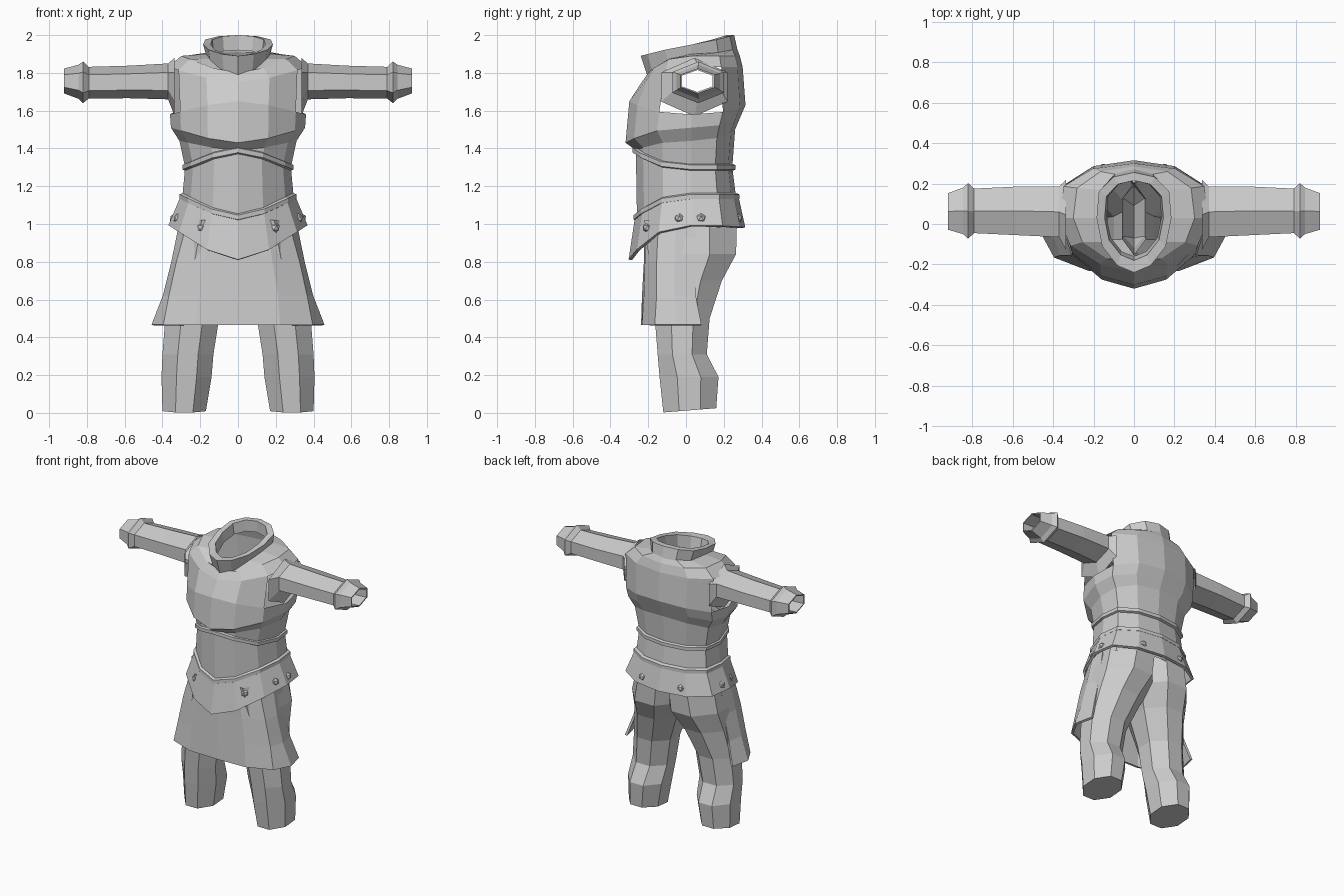
import bpy, bmesh
from math import sin, cos, pi
from mathutils import Vector
from mathutils.bvhtree import BVHTree

cube = bpy.data.objects.get("Cube")
if cube:
    bpy.data.objects.remove(cube, do_unlink=True)

grey = bpy.data.materials.new("plain_grey")
grey.use_nodes = True
grey.diffuse_color = (0.6, 0.6, 0.6, 1)
grey.node_tree.nodes["Principled BSDF"].inputs["Base Color"].default_value = (0.6, 0.6, 0.6, 1)


def finish(name, bm, thickness=0):
    bmesh.ops.recalc_face_normals(bm, faces=bm.faces)
    mesh = bpy.data.meshes.new(name)
    bm.to_mesh(mesh)
    bm.free()
    mesh.materials.append(grey)
    obj = bpy.data.objects.new(name, mesh)
    bpy.context.collection.objects.link(obj)
    if thickness:
        mod = obj.modifiers.new("thickness", "SOLIDIFY")
        mod.thickness = thickness
        mod.offset = 0
    return obj


def loft(name, rings, closed=True, loop=False, cap=False, skip=(), thickness=0):
    """Skin a list of point rings; skip holds (ring, column) faces to leave open."""
    bm = bmesh.new()
    rows = [[bm.verts.new(p) for p in ring] for ring in rings]
    n = len(rows[0])
    for i in range(len(rows) if loop else len(rows) - 1):
        a, b = rows[i], rows[(i + 1) % len(rows)]
        for j in range(n if closed else n - 1):
            if (i, j) not in skip:
                k = (j + 1) % n
                bm.faces.new((a[j], a[k], b[k], b[j]))
    if cap:
        bm.faces.new(rows[0])
    return finish(name, bm, thickness)


# Half outline of the body, from front centre to back centre
HALF = [(0, -1), (.45, -.87), (.85, -.52), (1, 0), (.94, .58), (.55, .9), (0, 1)]
OUTLINE = HALF + [(-x, y) for x, y in HALF[-2:0:-1]]
MID = 0.03


def body_ring(z, front_rise, back_rise, width, front, back, power=2.5):
    ring = []
    for u, v in OUTLINE:
        rise = front_rise if v < 0 else back_rise
        reach = MID - front if v < 0 else back - MID
        ring.append((u * width, MID + v * reach, z + rise * abs(v) ** power))
    return ring


# Torso, with open armholes at the sides
torso = [
    (0.98, -.05, 0, .31, -.25, .27),
    (1.14, -.08, 0, .295, -.26, .265),
    (1.30, .06, 0, .28, -.265, .245),
    (1.44, -.05, .06, .31, -.265, .26),
    (1.51, -.08, .05, .355, -.32, .285),
    (1.58, .07, .05, .36, -.30, .315),
    (1.83, -.08, 0, .37, -.235, .30),
    (1.89, -.09, 0, .30, -.20, .285),
    (1.90, -.13, .03, .17, -.20, .27),
]
armholes = {(5, j) for j in (2, 3, 8, 9)}
loft("torso", [body_ring(*r) for r in torso], skip=armholes)

# Tilted collar with an inner wall
collar = [
    (1.88, -.11, .03, .165, -.20, .275),
    (1.95, -.06, .05, .185, -.24, .255),
    (1.95, -.06, .05, .145, -.18, .215),
    (1.88, -.08, .04, .135, -.16, .215),
]
loft("collar", [body_ring(*r, power=1.2) for r in collar])


# Raised bands around the waist
def band(name, z, rise, width, front, back):
    section = [(-.022, -.012), (-.012, .012), (.012, .012), (.022, -.012)]
    loft(name, [body_ring(z + dz, rise, 0, width + d, front - d, back + d)
                for dz, d in section], loop=True)


band("waist_band", 1.30, .09, .282, -.27, .25)
band("belt_band", 1.145, -.11, .298, -.265, .27)

# Flared belt plate with a pointed front
plate_rings = [body_ring(0.99, -.18, -.01, .36, -.295, .305),
               body_ring(1.14, -.11, 0, .297, -.262, .27)]
plate = loft("belt_plate", plate_rings, thickness=.018)

# Studs set on the belt plate
mesh = plate.data
tree = BVHTree.FromPolygons([v.co for v in mesh.vertices],
                            [tuple(p.vertices) for p in mesh.polygons])
for i, (x, y, z) in enumerate([(.21, -.22, .98), (.34, -.04, 1.03),
                               (.34, .08, 1.03), (.15, .27, 1.03)]):
    for side, s in (("left", 1), ("right", -1)):
        hit, normal, _, _ = tree.ray_cast(Vector((0, MID, z)), Vector((s * x, y - MID, 0)))
        if hit is None:
            hit = Vector((s * x, y, z))
        bm = bmesh.new()
        bmesh.ops.create_icosphere(bm, subdivisions=1, radius=.027)
        bmesh.ops.translate(bm, vec=hit, verts=bm.verts)
        finish(f"{side}_stud_{i + 1}", bm)

# Front skirt wrapping round to the hips
skirt = [
    (1.02, [(0, -.21), (.15, -.205), (.26, -.14), (.30, -.05), (.30, .05)]),
    (0.80, [(0, -.215), (.18, -.21), (.32, -.15), (.345, -.06), (.33, .05)]),
    (0.62, [(0, -.225), (.21, -.215), (.36, -.15), (.39, -.06), (.37, .05)]),
    (0.465, [(0, -.23), (.22, -.225), (.39, -.16), (.45, -.05), (.42, .08)]),
]
loft("skirt", [[(-x, y, z) for x, y in half[:0:-1]] + [(x, y, z) for x, y in half]
               for z, half in skirt], closed=False, thickness=.016)

# Arms: x, y centre, y radius, z centre, z radius
arm = [
    (.335, .045, .175, 1.725, .155),
    (.37, .06, .125, 1.755, .095),
    (.58, .065, .12, 1.752, .086),
    (.79, .065, .11, 1.748, .084),
    (.82, .065, .137, 1.75, .11),
    (.845, .065, .115, 1.753, .09),
    (.92, .062, .09, 1.757, .066),
    (.92, .06, .08, 1.757, .058),
    (.80, .06, .08, 1.755, .062),
]
# Legs: z, inner x, outer x, front y, back y
leg = [
    (.01, .17, .40, -.12, .16),
    (.19, .14, .405, -.14, .172),
    (.31, .13, .40, -.15, .11),
    (.50, .10, .385, -.165, .125),
    (.70, .02, .355, -.185, .19),
    (.84, -.05, .34, -.20, .265),
    (1.02, -.06, .30, -.22, .27),
]
LEG = [(-.4, -1), (.4, -1), (1, -.4), (1, .4), (.4, 1), (-.4, 1), (-1, .4), (-1, -.4)]
for side, s in (("left", 1), ("right", -1)):
    rings = []
    for x, yc, ry, zc, rz in arm:
        angles = [pi / 2 + k * pi / 3 for k in range(6)]
        rings.append([(s * x, yc + ry * cos(a) / cos(pi / 6), zc + rz * sin(a)) for a in angles])
    loft(f"{side}_arm", rings)

    rings = []
    for z, inner, outer, front, back in leg:
        cx, rx = (inner + outer) / 2, (outer - inner) / 2
        cy, ry = (front + back) / 2, (back - front) / 2
        rings.append([(s * (cx + u * rx), cy + v * ry, z) for u, v in LEG])
    # Trouser hem dips towards the front
    rings[0] = [(x, y, max(0, .012 + .08 * y)) for x, y, z in rings[0]]
    loft(f"{side}_leg", rings, cap=True)
